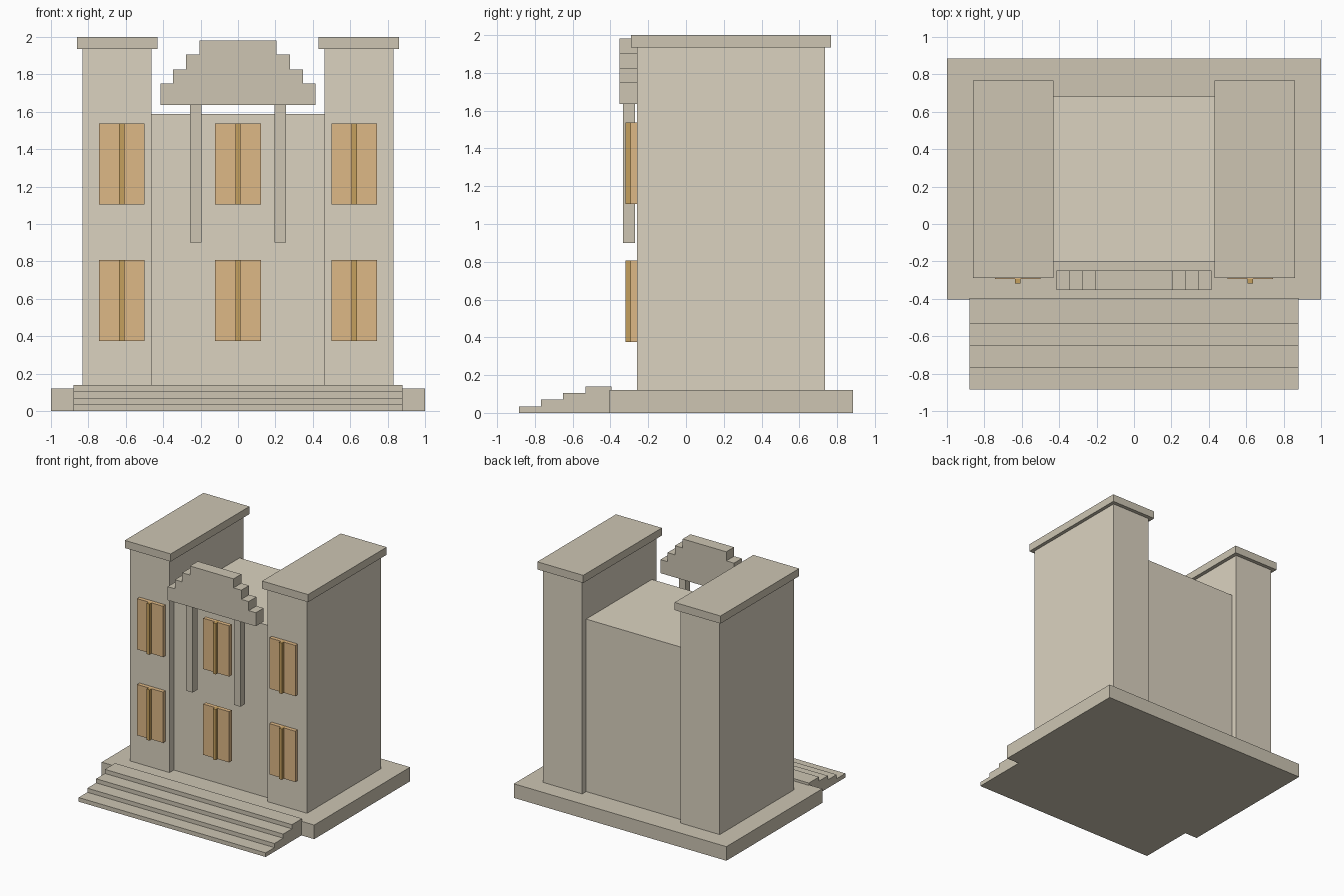
import bpy, bmesh

if "Cube" in bpy.data.objects:
    bpy.data.objects.remove(bpy.data.objects["Cube"])


def material(name, rgb):
    m = bpy.data.materials.new(name)
    m.diffuse_color = (*rgb, 1)
    m.use_nodes = True
    m.node_tree.nodes["Principled BSDF"].inputs["Base Color"].default_value = m.diffuse_color
    return m


WALL = material("wall_stone", (0.71, 0.65, 0.53))
TRIM = material("trim_stone", (0.61, 0.56, 0.45))
PANE = material("window_pane", (0.73, 0.48, 0.24))
GOLD = material("window_bar", (0.56, 0.35, 0.11))


def prism(name, profile, sweep, mat):
    """Closed profile of 3D points extruded along the sweep vector."""
    bm = bmesh.new()
    face = bm.faces.new([bm.verts.new(p) for p in profile])
    ext = bmesh.ops.extrude_face_region(bm, geom=[face])
    verts = [g for g in ext["geom"] if isinstance(g, bmesh.types.BMVert)]
    bmesh.ops.translate(bm, verts=verts, vec=sweep)
    bmesh.ops.recalc_face_normals(bm, faces=bm.faces)
    mesh = bpy.data.meshes.new(name)
    bm.to_mesh(mesh)
    bm.free()
    mesh.materials.append(mat)
    obj = bpy.data.objects.new(name, mesh)
    bpy.context.collection.objects.link(obj)
    return obj


def box(name, x, y, z, mat):
    profile = [(x[0], y[0], z[0]), (x[1], y[0], z[0]),
               (x[1], y[1], z[0]), (x[0], y[1], z[0])]
    return prism(name, profile, (0, 0, z[1] - z[0]), mat)


def centred(c, half):
    return (c - half, c + half)


# Plinth and main hall
box("plinth", (-1, 1), (-0.404, 0.885), (0, 0.12), TRIM)
box("main_hall", (-0.463, 0.463), (-0.202, 0.682), (0.12, 1.587), WALL)

# Front stairs: one stepped profile swept across
stairs = [(-0.395, 0)]
for i, y in enumerate((-0.885, -0.768, -0.65, -0.532)):
    stairs += [(y, 0.035 * i), (y, 0.035 * (i + 1))]
stairs.append((-0.395, 0.14))
prism("front_stairs", [(-0.88, y, z) for y, z in stairs], (1.76, 0, 0), TRIM)

# Side towers with caps, and hanging columns
for side, s in (("left", -1), ("right", 1)):
    box(side + "_tower", centred(s * 0.647, 0.185), (-0.26, 0.735), (0.12, 1.937), WALL)
    box(side + "_tower_cap", centred(s * 0.646, 0.216), (-0.29, 0.767), (1.935, 2.0), TRIM)
    box(side + "_column", centred(s * 0.225, 0.031), (-0.333, -0.27), (0.9, 1.637), TRIM)

# Stepped pediment
right = []
low = 1.635
for half, top in ((0.415, 1.75), (0.348, 1.827), (0.278, 1.905), (0.205, 1.982)):
    right += [(half, low), (half, top)]
    low = top
outline = right + [(-x, z) for x, z in reversed(right)]
prism("pediment", [(x, -0.353, z) for x, z in outline], (0, 0.104, 0), TRIM)

# Windows: pane with a raised centre bar
for row, z in (("lower", (0.375, 0.807)), ("upper", (1.105, 1.537))):
    for col, x in (("left", -0.622), ("middle", 0), ("right", 0.622)):
        name = f"{row}_{col}_window"
        box(name + "_pane", centred(x, 0.122), (-0.293, -0.258), z, PANE)
        box(name + "_bar", centred(x, 0.014), (-0.319, -0.258), z, GOLD)
